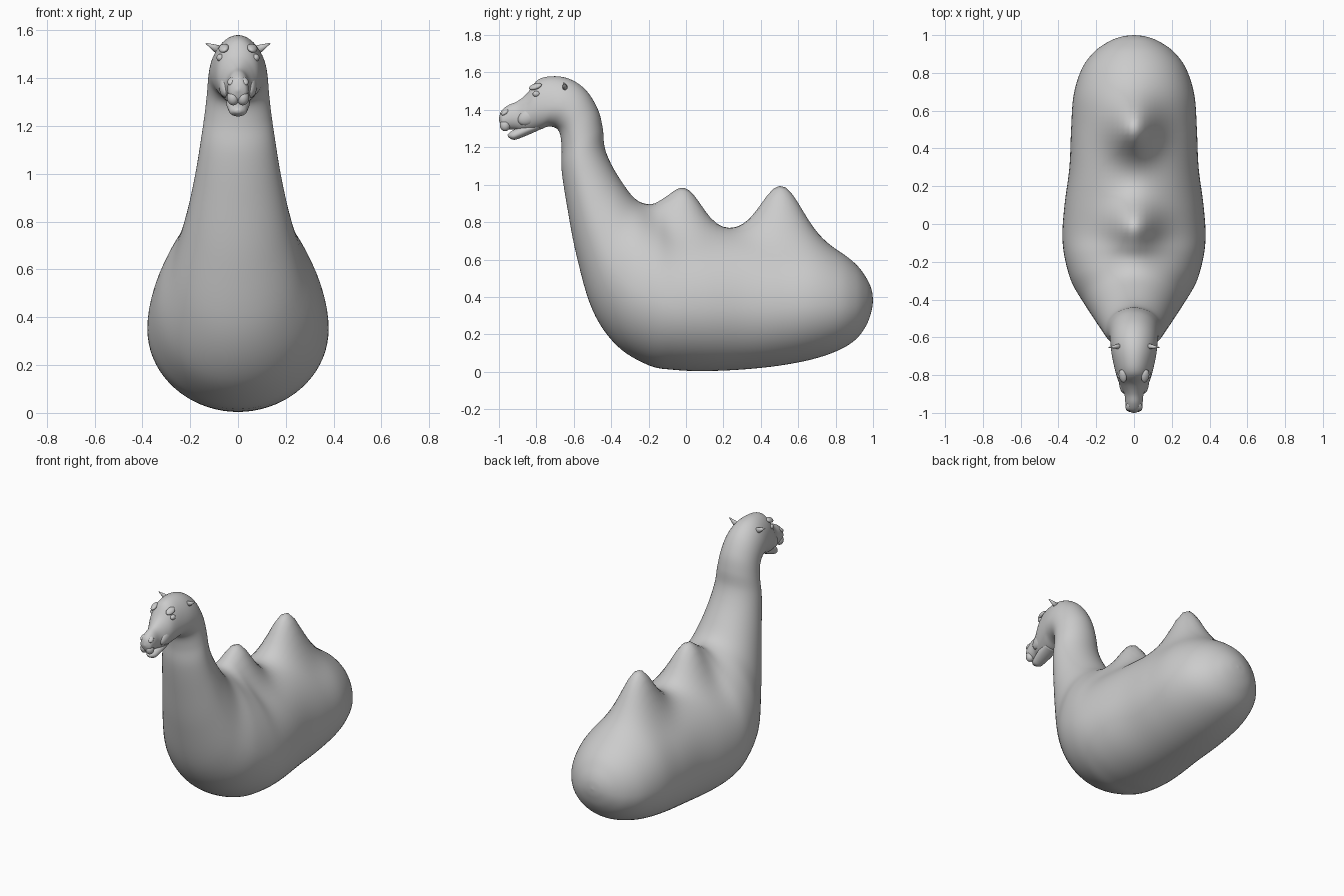
import bpy, bmesh, math
from mathutils import Vector, Matrix

if "Cube" in bpy.data.objects:
    bpy.data.objects.remove(bpy.data.objects["Cube"])

def catmull(a, b, c, d, t):
    return [0.5 * (2*q + (r-p)*t + (2*p-5*q+4*r-s)*t*t + (3*q-p-3*r+s)*t**3)
            for p, q, r, s in zip(a, b, c, d)]

def smooth(a, b, v):
    t = min(1, max(0, (v-a)/(b-a)))
    return t*t*(3-2*t)

def finish(bm, name):
    bmesh.ops.recalc_face_normals(bm, faces=bm.faces)
    me = bpy.data.meshes.new(name)
    bm.to_mesh(me)
    bm.free()
    for p in me.polygons:
        p.use_smooth = True
    ob = bpy.data.objects.new(name, me)
    bpy.context.collection.objects.link(ob)
    return ob

def loft(name, rings, seg=72, steps=6, f=0.45, deform=None):
    """Rings are (top y, top z, bottom y, bottom z, half width)."""
    rows = []
    n = len(rings)
    for i in range(n-1):
        k = [rings[max(0, i-1)], rings[i], rings[i+1], rings[min(n-1, i+2)]]
        rows += [catmull(*k, j/steps) for j in range(steps)]
    rows.append(rings[-1])
    bm = bmesh.new()
    loops = []
    for ty, tz, by, bz, w in rows:
        top, bot = Vector((0, ty, tz)), Vector((0, by, bz))
        mid = bot.lerp(top, f)
        loop = []
        for s in range(seg):
            a = 2*math.pi*s/seg
            u = math.sin(a)
            co = mid + (top-mid if u > 0 else mid-bot)*u
            co.x = max(w, 0.001)*math.cos(a)
            if deform:
                co.z += deform(co)
            loop.append(bm.verts.new(co))
        loops.append(loop)
    for a, b in zip(loops, loops[1:]):
        for s in range(seg):
            bm.faces.new((a[s], a[(s+1) % seg], b[(s+1) % seg], b[s]))
    bm.faces.new(loops[0])
    bm.faces.new(loops[-1])
    return finish(bm, name)

def blob(name, loc, size, rot=(0, 0, 0)):
    bm = bmesh.new()
    bmesh.ops.create_uvsphere(bm, u_segments=20, v_segments=12, radius=1)
    ob = finish(bm, name)
    ob.location, ob.scale, ob.rotation_euler = loc, size, rot
    return ob

# Two humps raised out of the back
def humps(p):
    h = 0
    for y, amp, sy in ((-0.015, 0.225, 0.095), (0.51, 0.275, 0.105)):
        h += amp*math.exp(-0.5*(((p.y-y)/sy)**2 + (p.x/0.09)**2))
    return h*smooth(0.4, 0.68, p.z)*smooth(-0.36, -0.2, p.y)

# Torso, rear to chest
torso = [
    (1.0, .385, 1.0, .38, .003), (.992, .44, .992, .325, .065),
    (.965, .5, .965, .25, .135), (.91, .573, .91, .175, .212),
    (.82, .64, .82, .117, .277), (.68, .70, .68, .068, .32),
    (.5, .72, .5, .033, .333), (.3, .75, .3, .012, .342),
    (.1, .755, .1, .004, .368), (-.05, .765, -.06, .01, .379),
    (-.14, .82, -.2, .035, .368), (-.21, .87, -.37, .14, .333)]
# Neck, skull and muzzle
neck_head = [
    (-.28, .93, -.5, .33, .27), (-.34, 1.01, -.585, .62, .218),
    (-.4, 1.11, -.635, .88, .18), (-.435, 1.2, -.665, 1.08, .156),
    (-.445, 1.3, -.665, 1.2, .14), (-.47, 1.4, -.675, 1.275, .13),
    (-.53, 1.5, -.70, 1.305, .125), (-.61, 1.56, -.74, 1.31, .119),
    (-.7, 1.58, -.78, 1.295, .107), (-.79, 1.562, -.83, 1.285, .09),
    (-.85, 1.488, -.87, 1.285, .07), (-.9, 1.447, -.91, 1.295, .05),
    (-.95, 1.425, -.955, 1.297, .045), (-.987, 1.395, -.985, 1.308, .036),
    (-1.0, 1.355, -1.0, 1.345, .005)]
loft("body_neck_head", torso + neck_head, deform=humps)

# Lower jaw with hanging lip
loft("lower_jaw", [
    (-.79, 1.34, -.78, 1.295, .05), (-.85, 1.33, -.84, 1.268, .05),
    (-.9, 1.305, -.89, 1.248, .042), (-.935, 1.285, -.92, 1.24, .034),
    (-.952, 1.27, -.945, 1.25, .015), (-.953, 1.262, -.952, 1.258, .002)],
    seg=28, steps=4)

# Split upper lip, nostrils, eyes, brows and ears on both sides
for s, side in ((1, "left"), (-1, "right")):
    blob(f"upper_lip_{side}", (s*.02, -.967, 1.318), (.026, .028, .032))
    blob(f"nostril_{side}", (s*.026, -.966, 1.388), (.018, .026, .013), (.6, 0, s*.4))
    blob(f"eye_{side}", (s*.074, -.80, 1.485), (.016, .02, .016))
    blob(f"brow_{side}", (s*.06, -.805, 1.525), (.022, .036, .014), (.35, s*.5, 0))
    blob(f"cheek_{side}", (s*.05, -.83, 1.37), (.03, .075, .045), (.5, 0, 0))
    # Small cupped ear: a flattened cone pointing out and up
    bm = bmesh.new()
    bmesh.ops.create_cone(bm, cap_ends=True, segments=16, radius1=.028, radius2=.003, depth=.07,
                          matrix=Matrix.Diagonal((.8, .6, 1, 1)))
    ear = finish(bm, f"ear_{side}")
    ear.location = (s*.103, -.65, 1.53)
    ear.rotation_euler = (.1, s*1.1, 0)
